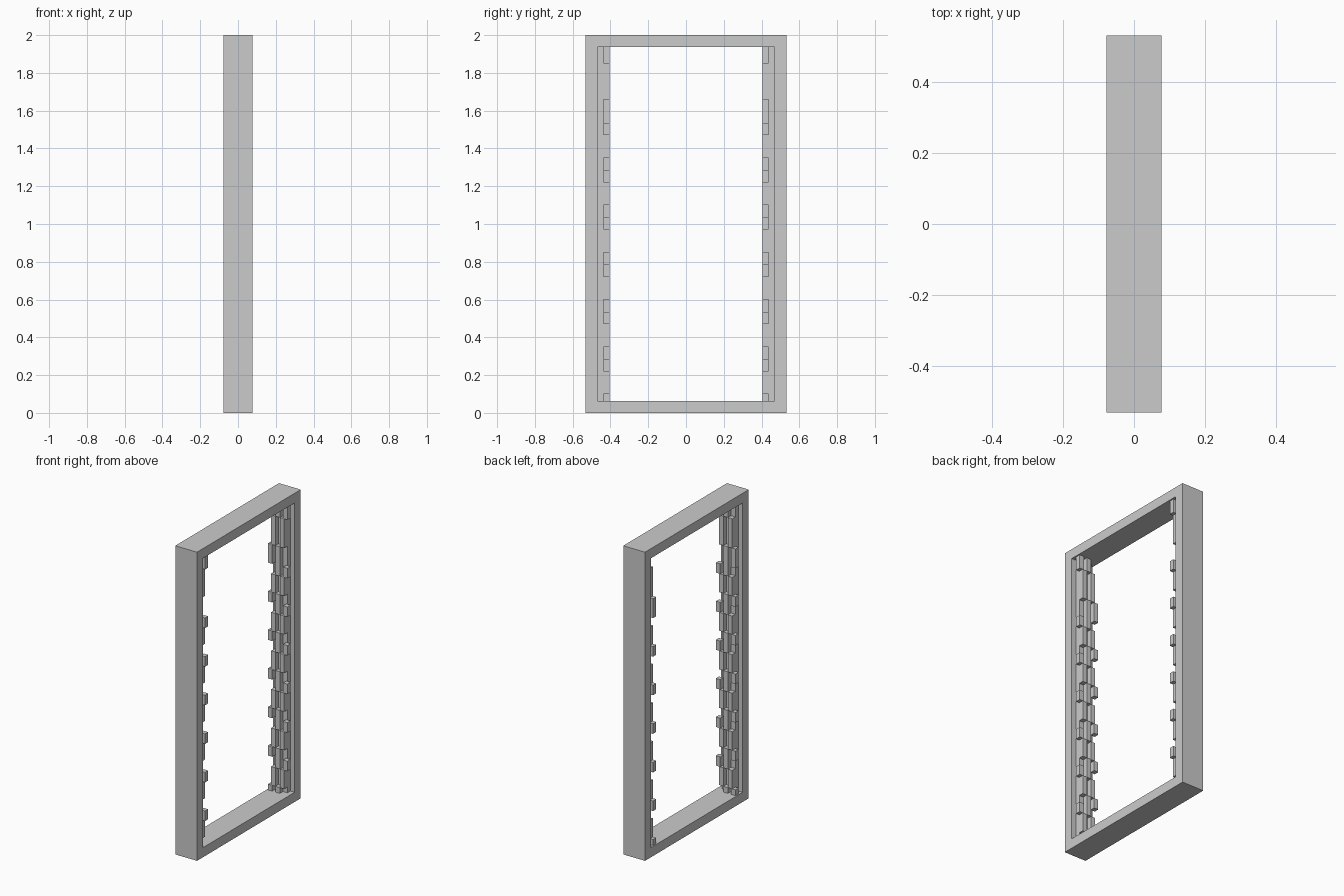
import bpy, bmesh
from mathutils import Vector

if "Cube" in bpy.data.objects:
    bpy.data.objects.remove(bpy.data.objects["Cube"])


def boxes(name, spans, mirror_y=False):
    """One object made of axis-aligned boxes (x0, x1, y0, y1, z0, z1)."""
    bm = bmesh.new()
    for x0, x1, y0, y1, z0, z1 in spans:
        vs = bmesh.ops.create_cube(bm, size=1)["verts"]
        for v in vs:
            v.co = Vector(((x0 + x1) / 2 + v.co.x * (x1 - x0),
                           (y0 + y1) / 2 + v.co.y * (y1 - y0),
                           (z0 + z1) / 2 + v.co.z * (z1 - z0)))
    me = bpy.data.meshes.new(name)
    bm.to_mesh(me)
    bm.free()
    ob = bpy.data.objects.new(name, me)
    bpy.context.collection.objects.link(ob)
    if mirror_y:
        mod = ob.modifiers.new("mirror", 'MIRROR')
        mod.use_axis = (False, True, False)
    return ob


D, W, H, T = 0.078, 0.531, 2.0, 0.0625     # half depth, half width, height, wall
IN = W - T                                 # inner face of the side walls
MID, TIP = 0.4375, 0.406                   # rail face, tooth face

# Outer frame: a rectangular ring extruded through its depth
bm = bmesh.new()
rings = []
for x in (-D, D):
    for w, lo, hi in ((W, 0, H), (IN, T, H - T)):
        rings.append([bm.verts.new((x, y, z))
                      for y, z in ((-w, lo), (w, lo), (w, hi), (-w, hi))])
bo, bi, fo, fi = rings
for a, b in ((bo, bi), (bi, fi), (fi, fo), (fo, bo)):
    for i in range(4):
        j = (i + 1) % 4
        bm.faces.new((a[i], a[j], b[j], b[i]))
bmesh.ops.recalc_face_normals(bm, faces=bm.faces)
me = bpy.data.meshes.new("outer_frame")
bm.to_mesh(me)
bm.free()
bpy.context.collection.objects.link(bpy.data.objects.new("outer_frame", me))

# Full-height rail on each inner side
boxes("side_rail", [(-0.047, 0.047, MID, IN, T, H - T)], True)

# Heights of the back teeth, front teeth, centre blocks and twin ribs
back = [(T, 0.10), (1.535, 1.66)]
front = [(1.85, H - T)]
centre = [(T, 0.10), (1.47, 1.66), (1.85, H - T)]
ribs = [(1.66, 1.85)]
for k in range(6):
    z = 0.22 + 0.25 * k
    front.append((z, z + 0.065))
    ribs.append((z - 0.12, z))
    if k < 5:
        back.append((z + 0.065, z + 0.13))
        centre.append((z, z + 0.13))

boxes("centre_blocks", [(-0.016, 0.016, TIP, MID, a, b) for a, b in centre], True)
boxes("front_teeth", [(0.039, 0.070, TIP, MID, a, b) for a, b in front], True)
boxes("back_teeth", [(-0.070, -0.039, TIP, MID, a, b) for a, b in back], True)
boxes("twin_ribs", [(x, x + 0.031, TIP, MID, a, b)
                    for a, b in ribs for x in (-0.047, 0.016)], True)
